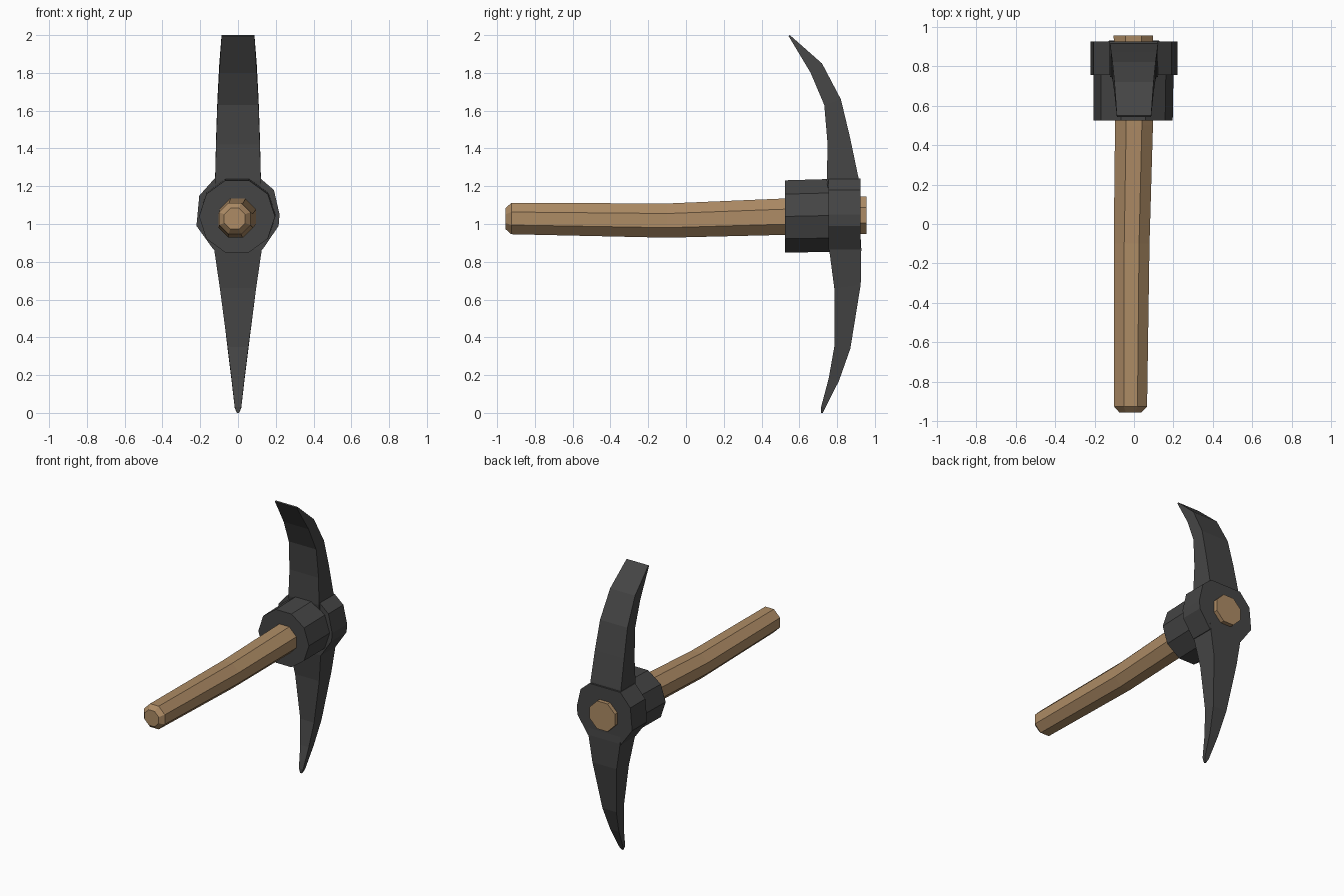
import bpy, bmesh, math

if "Cube" in bpy.data.objects:
    bpy.data.objects.remove(bpy.data.objects["Cube"])

def material(name, rgb):
    m = bpy.data.materials.new(name)
    m.diffuse_color = (*rgb, 1)
    m.use_nodes = True
    m.node_tree.nodes["Principled BSDF"].inputs["Base Color"].default_value = m.diffuse_color
    return m

iron = material("dark_iron", (0.06, 0.06, 0.06))
wood = material("wood", (0.42, 0.26, 0.13))

def loft(name, rings, mat):
    """Skin equal-length rings of points into a closed, flat-shaded solid."""
    bm = bmesh.new()
    loops = [[bm.verts.new(p) for p in ring] for ring in rings]
    n = len(loops[0])
    for a, b in zip(loops, loops[1:]):
        for i in range(n):
            j = (i + 1) % n
            bm.faces.new((a[i], a[j], b[j], b[i]))
    bm.faces.new(loops[0])
    bm.faces.new(loops[-1])
    bmesh.ops.recalc_face_normals(bm, faces=bm.faces)
    me = bpy.data.meshes.new(name)
    bm.to_mesh(me)
    bm.free()
    me.materials.append(mat)
    ob = bpy.data.objects.new(name, me)
    bpy.context.collection.objects.link(ob)
    return ob

def ngon(y, cx, cz, r, sides, turn=0.0):
    return [(cx + r * math.cos(turn + math.tau * i / sides), y,
             cz + r * math.sin(turn + math.tau * i / sides)) for i in range(sides)]

def blade(name, sections):
    """Section: half width, front (y, z), back (y, z)."""
    loft(name, [[(-w, *f), (w, *f), (w, *b), (-w, *b)]
                for w, f, b in sections], iron)

# Handle: slightly bowed octagonal shaft, bevelled butt
shaft = [(-0.955, -0.018, 1.028, 0.06), (-0.925, -0.017, 1.029, 0.09),
         (-0.10, -0.012, 1.018, 0.098), (0.50, 0.0, 1.038, 0.104),
         (0.955, -0.003, 1.047, 0.108)]
loft("handle", [ngon(y, x, z, r, 8, math.pi / 8) for y, x, z, r in shaft], wood)

# Collar in front of the head
loft("collar", [ngon(0.525, -0.005, 1.04, 0.201, 10),
                ngon(0.76, -0.003, 1.045, 0.203, 10)], iron)

# Eye block that joins the two blades
eye = [(-0.125, 1.24), (-0.205, 1.15), (-0.22, 0.99), (-0.13, 0.865),
       (0.13, 0.865), (0.215, 0.99), (0.22, 1.05), (0.19, 1.18), (0.12, 1.24)]
loft("eye_block", [[(x, y, z) for x, z in eye] for y in (0.755, 0.925)], iron)

# Chisel blade curving forward at the top
blade("chisel_blade", [
    (0.123, (0.752, 1.18), (0.918, 1.18)),
    (0.121, (0.745, 1.23), (0.912, 1.25)),
    (0.116, (0.75, 1.42), (0.868, 1.46)),
    (0.109, (0.732, 1.63), (0.82, 1.66)),
    (0.099, (0.66, 1.80), (0.72, 1.85)),
    (0.087, (0.543, 1.995), (0.55, 2.0))])

# Spike blade tapering to a point at the bottom
blade("spike_blade", [
    (0.129, (0.752, 0.92), (0.925, 0.92)),
    (0.126, (0.758, 0.865), (0.928, 0.87)),
    (0.096, (0.785, 0.66), (0.925, 0.68)),
    (0.055, (0.785, 0.35), (0.87, 0.34)),
    (0.034, (0.755, 0.18), (0.81, 0.17)),
    (0.017, (0.715, 0.03), (0.737, 0.025)),
    (0.006, (0.715, 0.0), (0.724, 0.0))])
